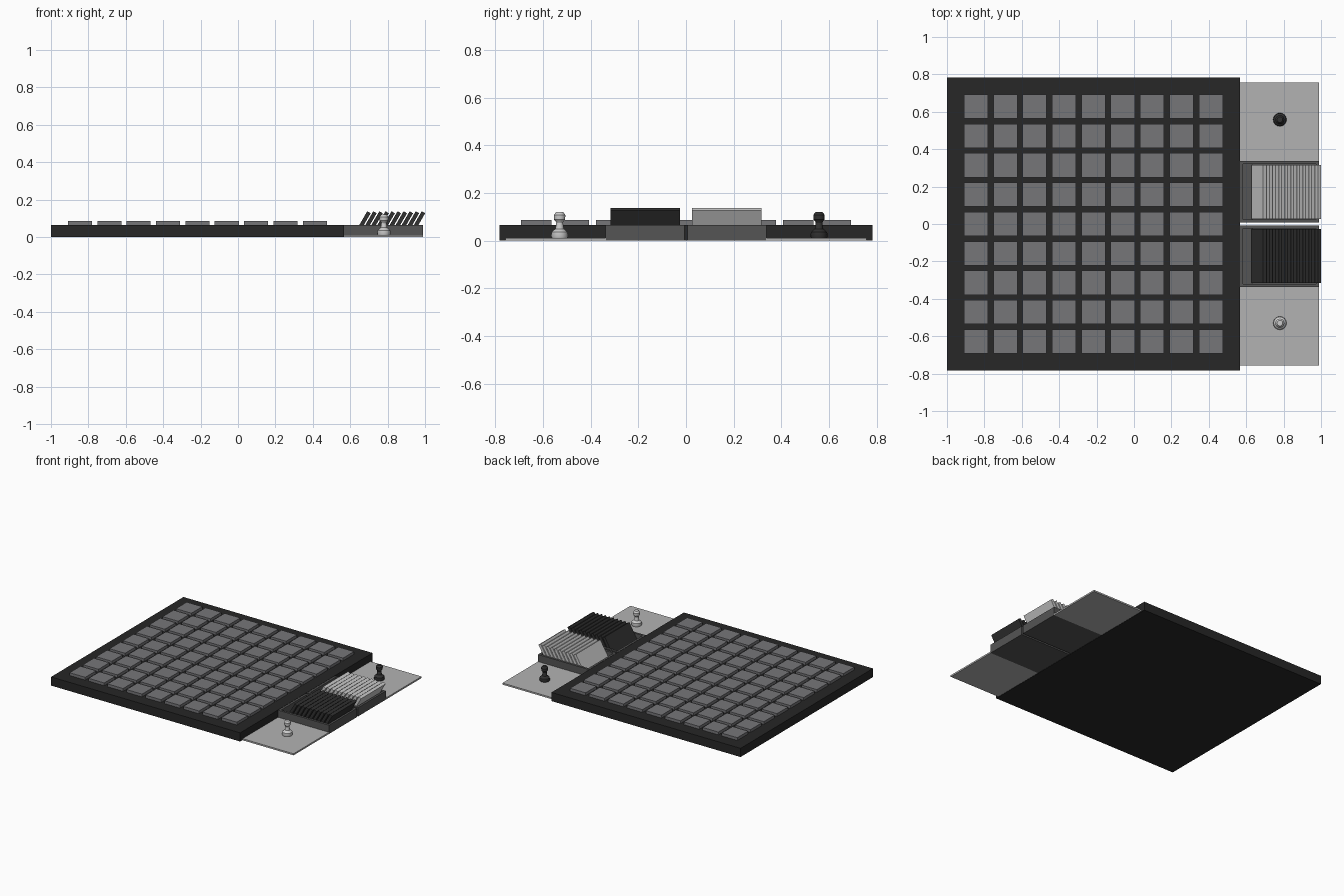
import bpy, bmesh, math
from mathutils import Matrix, Vector

if "Cube" in bpy.data.objects:
    bpy.data.objects.remove(bpy.data.objects["Cube"])


def material(name, rgb):
    m = bpy.data.materials.new(name)
    m.diffuse_color = (*rgb, 1)
    m.use_nodes = True
    m.node_tree.nodes["Principled BSDF"].inputs["Base Color"].default_value = m.diffuse_color
    return m


BLACK = material("black", (0.02, 0.02, 0.02))
TILE = material("tile_grey", (0.18, 0.18, 0.19))
TRAY = material("tray_grey", (0.45, 0.45, 0.45))
RACK = material("rack_grey", (0.09, 0.09, 0.09))
DARK = material("dark_piece", (0.03, 0.03, 0.03))
LIGHT = material("light_piece", (0.6, 0.6, 0.6))


def finish(name, bm, mat):
    bmesh.ops.recalc_face_normals(bm, faces=bm.faces)
    mesh = bpy.data.meshes.new(name)
    bm.to_mesh(mesh)
    bm.free()
    mesh.materials.append(mat)
    ob = bpy.data.objects.new(name, mesh)
    bpy.context.collection.objects.link(ob)
    return ob


def add_box(bm, x, y, z):
    """Box from (min, max) pairs."""
    size = [b - a for a, b in (x, y, z)]
    mid = Vector([(a + b) / 2 for a, b in (x, y, z)])
    bmesh.ops.create_cube(bm, size=1, matrix=Matrix.Translation(mid) @ Matrix.Diagonal((*size, 1)))


def boxes(name, specs, mat):
    bm = bmesh.new()
    for s in specs:
        add_box(bm, *s)
    return finish(name, bm, mat)


# Board with a 9 x 9 grid of raised squares
boxes("board", [((-1, 0.566), (-0.783, 0.783), (0, 0.065))], BLACK)
PITCH, HALF = 0.157, 0.0645
squares = []
for i in range(-4, 5):
    for j in range(-4, 5):
        cx, cy = -0.217 + i * PITCH, j * PITCH
        squares.append(((cx - HALF, cx + HALF), (cy - HALF, cy + HALF), (0.06, 0.086)))
boxes("board_squares", squares, TILE)


def slats(name, y0, y1, mat):
    """Row of thin tiles leaning outwards in a rack."""
    bm = bmesh.new()
    length, thick, count = 0.126, 0.021, 10
    a = math.radians(60)
    along = Vector((math.cos(a), 0, math.sin(a))) * length
    across = Vector((math.sin(a), 0, -math.cos(a))) * thick
    for k in range(count):
        p = Vector((0.628 + k * 0.0324, y0, 0.029))
        ring = [bm.verts.new(q) for q in (p, p + across, p + across + along, p + along)]
        face = bm.faces.new(ring)
        ext = bmesh.ops.extrude_face_region(bm, geom=[face], use_keep_orig=True)
        moved = [v for v in ext["geom"] if isinstance(v, bmesh.types.BMVert)]
        bmesh.ops.translate(bm, verts=moved, vec=(0, y1 - y0, 0))
    finish(name, bm, mat)


def pawn(name, y, mat):
    """Lathed playing piece."""
    profile = [(0, 0.01), (0.033, 0.01), (0.036, 0.018), (0.034, 0.036), (0.018, 0.05),
               (0.014, 0.075), (0.016, 0.08), (0.023, 0.088), (0.024, 0.108), (0.015, 0.12), (0, 0.121)]
    bm = bmesh.new()
    vs = [bm.verts.new((r, 0, z)) for r, z in profile]
    es = [bm.edges.new(pair) for pair in zip(vs, vs[1:])]
    bmesh.ops.spin(bm, geom=vs + es, cent=(0, 0, 0), axis=(0, 0, 1), angle=2 * math.pi, steps=16)
    bmesh.ops.remove_doubles(bm, verts=bm.verts, dist=1e-5)
    ob = finish(name, bm, mat)
    ob.location = (0.78, y, 0)
    for p in ob.data.polygons:
        p.use_smooth = True
    bpy.context.view_layer.objects.active = ob
    ob.select_set(True)
    bpy.ops.object.shade_smooth_by_angle(angle=math.radians(30))
    ob.select_set(False)


# Both side trays: flat plate, open rack, leaning tiles
X0, X1, WALL = 0.568, 0.99, 0.016
for label, s, mat in (("back", 1, LIGHT), ("front", -1, DARK)):
    def span(a, b):
        return tuple(sorted((s * a, s * b)))
    boxes(label + "_plate", [((X0, X1), span(0.335, 0.757), (0, 0.012))], TRAY)
    boxes(label + "_rack", [
        ((X0, X1), span(0.007, 0.337), (0, 0.012)),
        ((X0, X1), span(0.007, 0.007 + WALL), (0.012, 0.065)),
        ((X0, X1), span(0.337 - WALL, 0.337), (0.012, 0.065)),
        ((X0, X0 + WALL), span(0.007 + WALL, 0.337 - WALL), (0.012, 0.065)),
        ((X1 - WALL, X1), span(0.007 + WALL, 0.337 - WALL), (0.012, 0.065)),
    ], RACK)
    slats(label + "_leaning_tiles", *span(0.026, 0.316), mat)

pawn("dark_pawn", 0.558, DARK)
pawn("light_pawn", -0.53, LIGHT)
